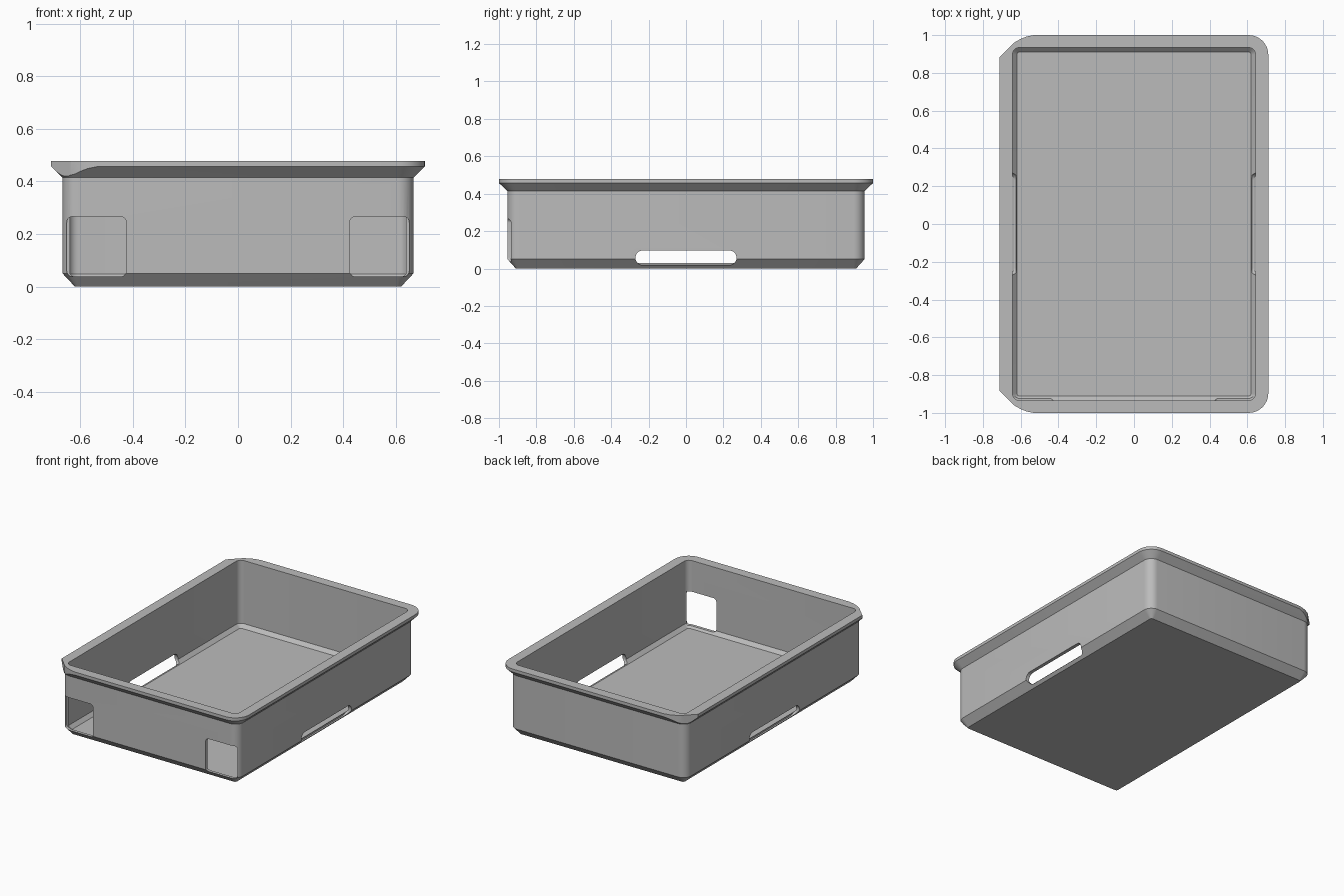
import bpy, bmesh
from math import cos, sin, pi

cube = bpy.data.objects.get("Cube")
if cube:
    bpy.data.objects.remove(cube, do_unlink=True)

grey = bpy.data.materials.new("light grey plastic")
grey.use_nodes = True
colour = (0.5, 0.5, 0.5, 1)
grey.diffuse_color = colour
grey.node_tree.nodes["Principled BSDF"].inputs["Base Color"].default_value = colour


def rounded_rect(hx, hy, r, steps=8):
    """Counter-clockwise outline of a rounded rectangle."""
    pts = []
    for i, (sx, sy) in enumerate([(1, 1), (-1, 1), (-1, -1), (1, -1)]):
        for k in range(steps + 1):
            a = (i + k / steps) * pi / 2
            pts.append((sx * (hx - r) + r * cos(a), sy * (hy - r) + r * sin(a)))
    return pts


def loft(name, rings):
    """Skin a stack of equal-length point rings and cap both ends."""
    bm = bmesh.new()
    loops = [[bm.verts.new(p) for p in ring] for ring in rings]
    n = len(loops[0])
    for low, high in zip(loops, loops[1:]):
        for i in range(n):
            j = (i + 1) % n
            bm.faces.new((low[i], low[j], high[j], high[i]))
    bm.faces.new(loops[0][::-1])
    bm.faces.new(loops[-1])
    bmesh.ops.recalc_face_normals(bm, faces=bm.faces)
    mesh = bpy.data.meshes.new(name)
    bm.to_mesh(mesh)
    bm.free()
    mesh.materials.append(grey)
    obj = bpy.data.objects.new(name, mesh)
    bpy.context.collection.objects.link(obj)
    return obj


# Tray shell: half width, half length, corner radius and height,
# going up the outside, over the rim and down the inside
profile = [
    (0.62, 0.91, 0.015, 0.0),
    (0.667, 0.955, 0.06, 0.05),
    (0.667, 0.955, 0.06, 0.414),
    (0.711, 1.0, 0.104, 0.457),
    (0.711, 1.0, 0.104, 0.478),
    (0.643, 0.934, 0.036, 0.478),
    (0.643, 0.934, 0.036, 0.048),
    (0.62, 0.91, 0.013, 0.025),
]
tray = loft("tray", [[(x, y, z) for x, y in rounded_rect(hx, hy, r)]
                     for hx, hy, r, z in profile])
cutters = []

for side in (1, -1):
    # Long slot low in each side wall
    slot = rounded_rect(0.27, 0.039, 0.038)
    cutters.append(loft("slot_cutter", [[(side * x, y, z + 0.057) for y, z in slot]
                                        for x in (0.625, 0.8)]))
    # Square window at each end of the front wall
    window = rounded_rect(0.113, 0.114, 0.022)
    cutters.append(loft("window_cutter", [[(x + side * 0.538, y, z + 0.152) for x, z in window]
                                          for y in (-1.1, -0.915)]))
    # Trimmed rim corners on one long side
    trim = [(-0.73, 0.865), (-0.635, 0.96), (-0.6, 0.98), (-0.57, 0.992),
            (-0.53, 1.0), (-0.53, 1.1), (-0.73, 1.1)]
    cutters.append(loft("rim_trim_cutter", [[(x, side * y, z) for x, y in trim]
                                            for z in (0.3, 0.6)]))

bpy.ops.object.select_all(action="DESELECT")
bpy.context.view_layer.objects.active = tray
tray.select_set(True)
for cutter in cutters:
    cutter.hide_render = True
    mod = tray.modifiers.new(cutter.name, "BOOLEAN")
    mod.operation = "DIFFERENCE"
    mod.solver = "EXACT"
    mod.object = cutter
    bpy.ops.object.modifier_apply(modifier=mod.name)
    bpy.data.objects.remove(cutter, do_unlink=True)

bpy.ops.object.shade_smooth_by_angle(angle=pi / 6)
